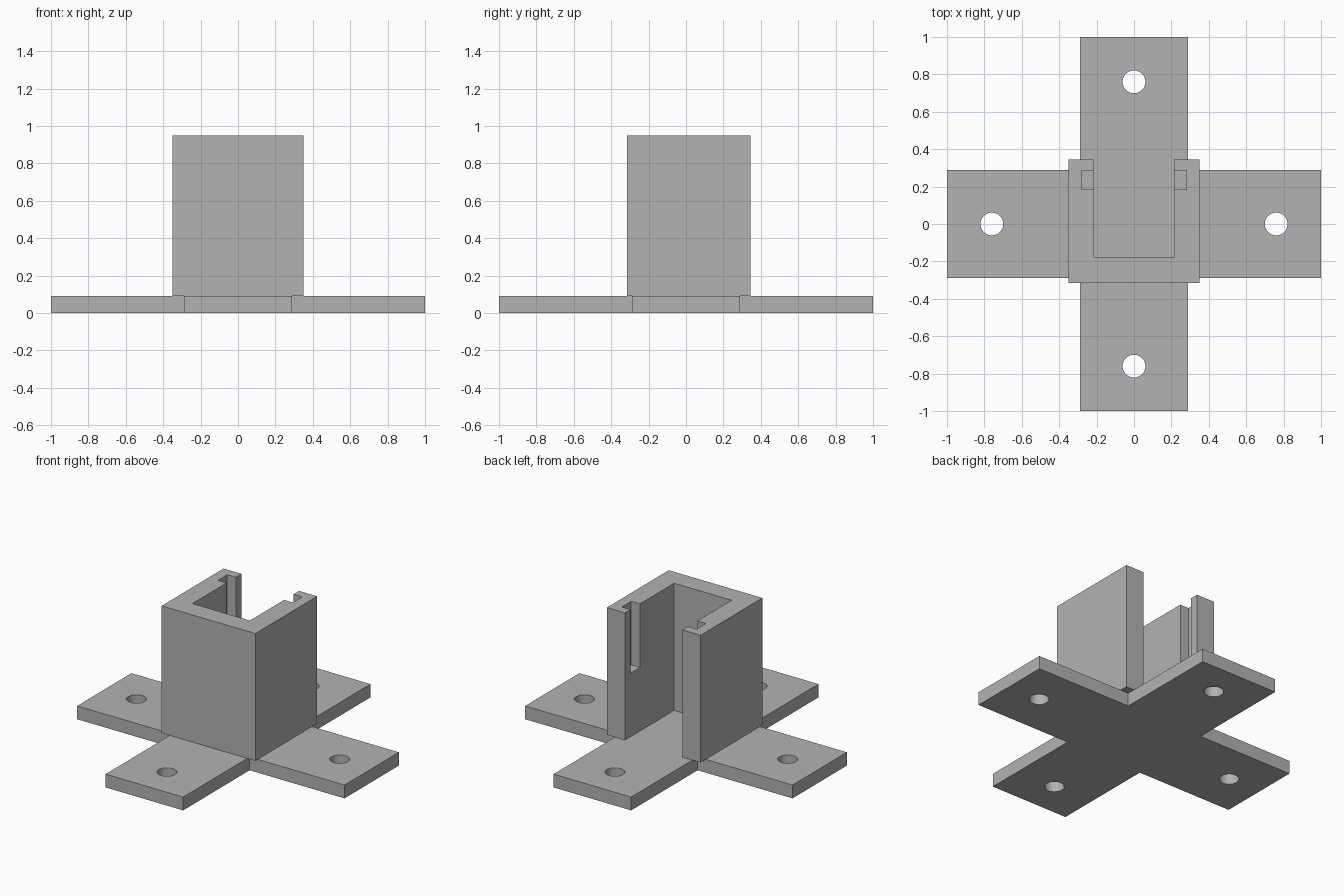
import bpy
import bmesh
from math import radians

cube = bpy.data.objects.get("Cube")
if cube:
    bpy.data.objects.remove(cube, do_unlink=True)

grey = bpy.data.materials.new("plain grey")
grey.use_nodes = True
grey.diffuse_color = (0.45, 0.45, 0.45, 1)
grey.node_tree.nodes["Principled BSDF"].inputs["Base Color"].default_value = grey.diffuse_color


def prism(name, outline, bottom, top):
    """Extrude a counter-clockwise outline between two heights."""
    bm = bmesh.new()
    base = bm.faces.new([bm.verts.new((x, y, bottom)) for x, y in outline])
    lid = bmesh.ops.extrude_face_region(bm, geom=[base])["geom"]
    for v in lid:
        if isinstance(v, bmesh.types.BMVert):
            v.co.z = top
    bmesh.ops.recalc_face_normals(bm, faces=bm.faces)
    mesh = bpy.data.meshes.new(name)
    bm.to_mesh(mesh)
    bm.free()
    mesh.materials.append(grey)
    obj = bpy.data.objects.new(name, mesh)
    bpy.context.collection.objects.link(obj)
    return obj


def cut(target, cutter):
    """Subtract the cutter from the target, then remove the cutter."""
    mod = target.modifiers.new("cut", "BOOLEAN")
    mod.operation = "DIFFERENCE"
    mod.solver = "EXACT"
    mod.object = cutter
    bpy.context.view_layer.objects.active = target
    bpy.ops.object.modifier_apply(modifier=mod.name)
    bpy.data.objects.remove(cutter, do_unlink=True)


# Cross-shaped base plate
thick, reach, arm = 0.09, 1.0, 0.29
quarter = [(reach, -arm), (reach, arm), (arm, arm)]
cross = []
for turn in range(4):
    cross += quarter
    quarter = [(-y, x) for x, y in quarter]
base_plate = prism("base_plate", cross, 0, thick)

# Screw hole in each arm
hole = 0.76
for x, y in ((hole, 0), (-hole, 0), (0, hole), (0, -hole)):
    bpy.ops.mesh.primitive_cylinder_add(vertices=48, radius=0.061, depth=0.4, location=(x, y, 0))
    drill = bpy.context.object
    drill.hide_render = True
    cut(base_plate, drill)

# U-shaped socket, open at the back
half, inner = 0.35, 0.215
front, back, inner_front = -0.315, 0.345, -0.18
u_shape = [(-half, front), (half, front), (half, back), (inner, back),
           (inner, inner_front), (-inner, inner_front), (-inner, back), (-half, back)]
top = 0.95
socket = prism("socket", u_shape, thick, top)

# Keyway slot in the upper half of each side wall
for side in (-1, 1):
    near, far = sorted((side * 0.15, side * 0.28))
    slot = prism("slot_cutter", [(near, 0.185), (far, 0.185), (far, 0.285), (near, 0.285)],
                 0.52, top + 0.1)
    slot.hide_render = True
    cut(socket, slot)

# Smooth hole walls, sharp edges elsewhere
bpy.ops.object.select_all(action="DESELECT")
base_plate.select_set(True)
bpy.context.view_layer.objects.active = base_plate
bpy.ops.object.shade_smooth_by_angle(angle=radians(30))
